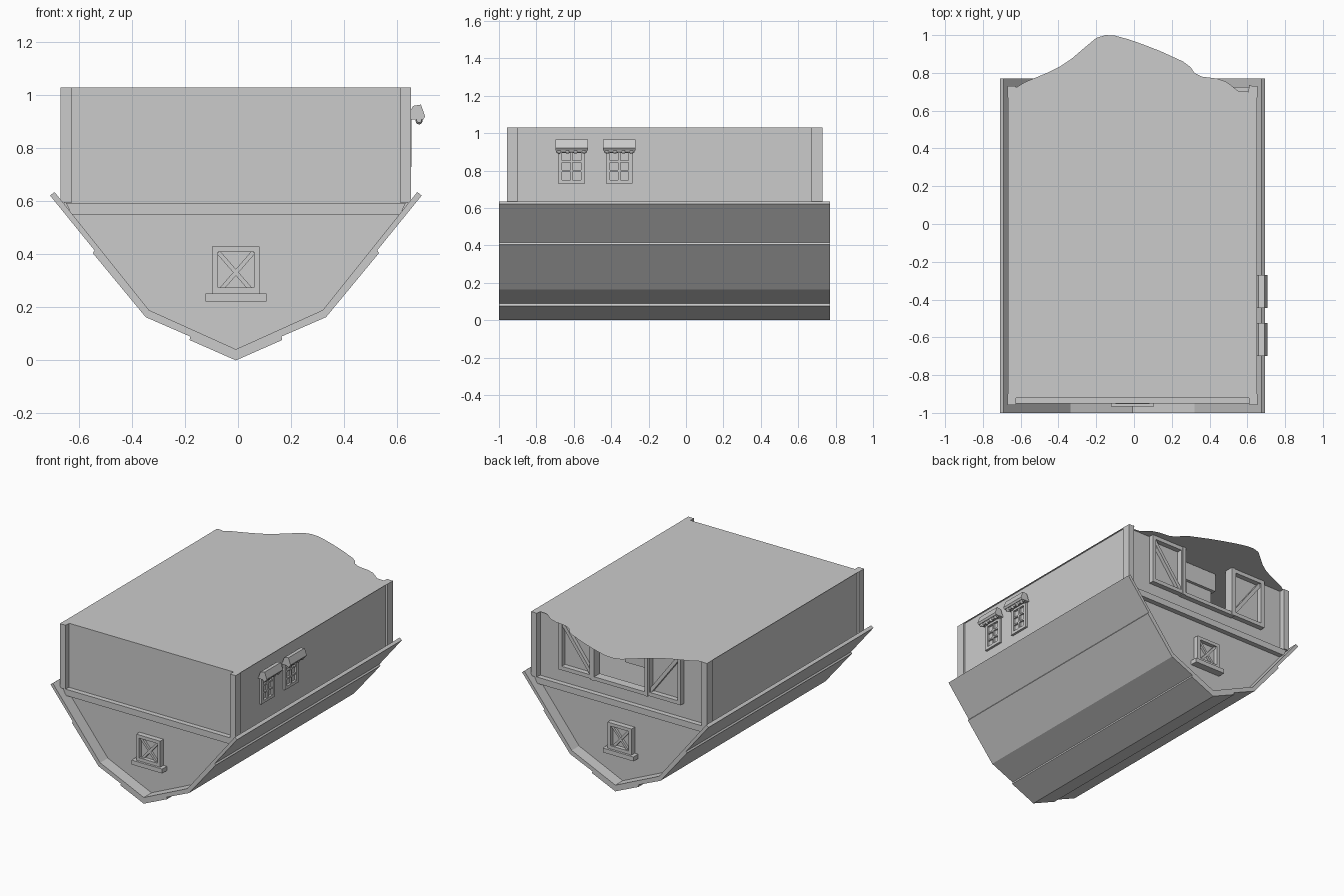
import bpy, math
from mathutils import Vector

if "Cube" in bpy.data.objects:
    bpy.data.objects.remove(bpy.data.objects["Cube"])

CX = -0.008  # centre line of the building


def mesh(name, verts, faces):
    me = bpy.data.meshes.new(name)
    me.from_pydata(verts, [], faces)
    me.update()
    ob = bpy.data.objects.new(name, me)
    bpy.context.collection.objects.link(ob)
    return ob


def prism(name, pts, a, b, to3d):
    """Extrude a 2D outline from depth a to b; to3d maps (u, v, depth) to xyz."""
    n = len(pts)
    verts = [to3d(u, v, d) for d in (a, b) for u, v in pts]
    faces = [list(range(n))[::-1], list(range(n, 2 * n))]
    faces += [[i, (i + 1) % n, n + (i + 1) % n, n + i] for i in range(n)]
    ob = mesh(name, verts, faces)
    import bmesh
    bm = bmesh.new()
    bm.from_mesh(ob.data)
    bmesh.ops.recalc_face_normals(bm, faces=bm.faces)
    bm.to_mesh(ob.data)
    bm.free()
    return ob


def xz(name, pts, y0, y1):
    return prism(name, pts, y0, y1, lambda u, v, d: (u + CX, d, v))


def box(name, x0, x1, y0, y1, z0, z1):
    return xz(name, [(x0, z0), (x1, z0), (x1, z1), (x0, z1)], y0, y1)


def bar(name, p, q, w, y0, y1):
    """Slanted bar between two points in the xz plane."""
    p, q = Vector(p), Vector(q)
    d = (q - p).normalized()
    n = Vector((-d.y, d.x)) * w / 2
    return xz(name, [tuple(p + n), tuple(q + n), tuple(q - n), tuple(p - n)], y0, y1)


def frame(name, x0, x1, z0, z1, w, y0, y1):
    box(name + "_left", x0, x0 + w, y0, y1, z0, z1)
    box(name + "_right", x1 - w, x1, y0, y1, z0, z1)
    box(name + "_low", x0 + w, x1 - w, y0, y1, z0, z0 + w)
    box(name + "_high", x0 + w, x1 - w, y0, y1, z1 - w, z1)


def mirrored(half):
    return half + [(-x, z) for x, z in reversed(half) if x > 0]


# Overturned gambrel roof with overlapping courses
outer = [(0, 0), (.175, .077), (.172, .09), (.34, .163), (.54, .405),
         (.533, .415), (.701, .622), (.684, .635)]
inner = [(.328, .19), (0, .042)]
half = outer + inner
left = [(-x, z) for x, z in reversed(half)][1:-1]
xz("roof", half + left, -1.0, .77)

# Gable walls: closed at the front, with a door opening at the back
gable = [(0, .042), (.328, .19), (.648, .59)]
xz("front_wall", mirrored(gable + [(.648, 1.03)]), -.917, -.897)
xz("back_gable", mirrored(gable + [(.648, .70)]), .67, .69)
for s, side in ((1, "right"), (-1, "left")):
    box("back_wall_" + side, *sorted((s * .2, s * .648)), .67, .69, .70, 1.03)
    box("side_wall_" + side, *sorted((s * .628, s * .648)), -.917, .69, .58, 1.03)
    # Corner posts
    box("front_post_" + side, *sorted((s * .619, s * .661)), -.957, -.90, .595, 1.03)
    box("back_post_" + side, *sorted((s * .619, s * .661)), .67, .73, .595, 1.03)

# Horizontal trim and hay-loft shutters on both ends
for end, y, s in (("front", -.917, -1), ("back", .69, 1)):
    def span(d, y=y, s=s):
        return sorted((y, y + s * d))
    xz(end + "_trim", [(-.62, .55), (.62, .55), (.64, .593), (-.64, .593)], *span(.034))
    frame(end + "_shutter_frame", -.09, .09, .253, .43, .022, *span(.035))
    box(end + "_shutter_sill", -.115, .115, *span(.05), .223, .253)
    box(end + "_shutter_panel", -.07, .07, *span(.008), .25, .41)
    bar(end + "_shutter_brace_a", (-.066, .256), (.066, .408), .016, *span(.024))
    bar(end + "_shutter_brace_b", (-.066, .408), (.066, .256), .016, *span(.023))

# Barn doors with diagonal braces and the lintel over the opening
for s, side in ((1, "right"), (-1, "left")):
    x0, x1 = sorted((s * .2, s * .46))
    frame("door_frame_" + side, x0, x1, .69, 1.03, .026, .69, .725)
    bar("door_brace_" + side, (s * .215, .71), (s * .445, 1.015), .024, .69, .715)
box("door_lintel", -.2, .2, .665, .725, .685, .71)
for s, side in ((1, "right"), (-1, "left")):
    box("door_jamb_" + side, *sorted((s * .19, s * .215)), .665, .73, .685, 1.03)

# Hay bales inside
box("hay_bale_large", -.16, .08, .38, .60, .90, 1.025)
box("hay_bale_small", -.14, .06, .40, .58, .79, .90)

# Ground sheet with a wavy apron outside the doors
edge = [(.652, .725), (.61, .735), (.605, .70), (.55, .705), (.52, .73), (.485, .755),
        (.44, .77), (.36, .78), (.32, .80), (.30, .83), (.26, .86), (.14, .915),
        (.05, .95), (-.03, .978), (-.10, .997), (-.15, 1.0), (-.20, .985), (-.26, .935),
        (-.33, .875), (-.39, .835), (-.46, .80), (-.52, .775), (-.58, .75), (-.62, .725),
        (-.668, .73)]
rim = [(-.668, -.955), (-.625, -.955), (-.625, -.92), (.61, -.92), (.61, -.955), (.652, -.955)]
ring = [(x, y, 1.03) for x, y in rim + edge]
mesh("ground", ring, [list(range(len(ring)))])

# Side windows with awnings
for k, yc in enumerate((-.612, -.357)):
    def yz(part, y0, y1, z0, z1, x1, k=k, yc=yc):
        box(f"window_{k}_{part}", .63 - CX, x1 - CX, yc + y0, yc + y1, z0, z1)
    yz("frame_a", -.072, -.05, .73, .905, .655)
    yz("frame_b", .05, .072, .73, .905, .655)
    yz("frame_low", -.05, .05, .73, .75, .655)
    yz("frame_high", -.05, .05, .895, .915, .655)
    yz("mullion", -.006, .006, .75, .895, .652)
    for z in (.797, .848):
        yz("glazing_bar", -.05, .05, z - .005, z + .005, .651)
    xz(f"awning_{k}", [(.64 - CX, .91), (.655 - CX, .95), (.66 - CX, .96), (.69 - CX, .965),
                       (.706 - CX, .92), (.698 - CX, .908)], yc - .087, yc + .087)
    bpy.ops.mesh.primitive_cylinder_add(vertices=12, radius=.010, depth=.165,
                                        location=(.683, yc, .907), rotation=(math.pi / 2, 0, 0))
    bpy.context.object.name = f"awning_rod_{k}"
    for i in range(4):
        bpy.ops.mesh.primitive_uv_sphere_add(segments=10, ring_count=6, radius=.014,
                                             location=(.683, yc - .066 + i * .044, .904))
        bpy.context.object.name = f"awning_tassel_{k}_{i}"
